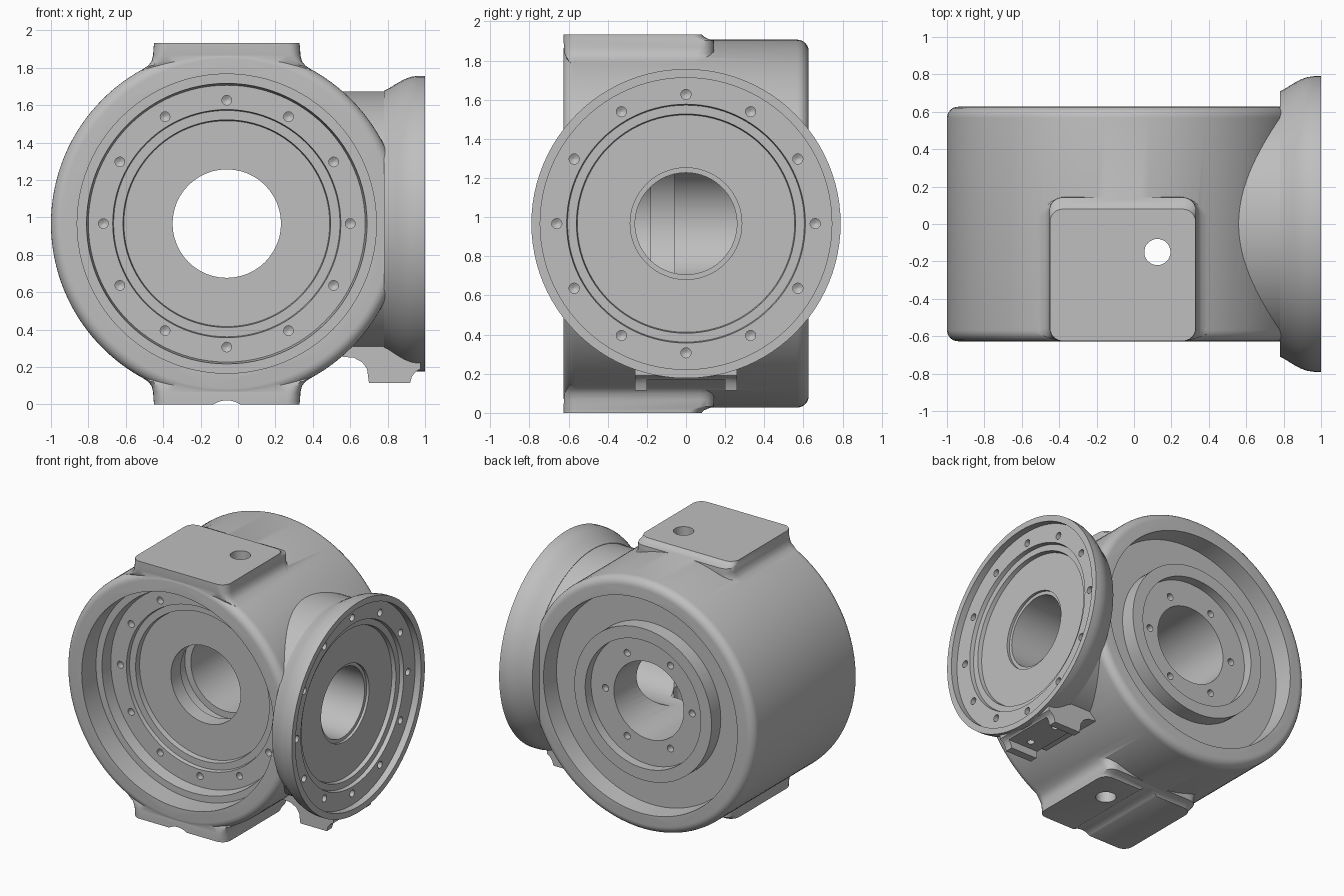
import bpy, bmesh, math
from mathutils import Matrix, Vector

cube = bpy.data.objects.get("Cube")
if cube:
    bpy.data.objects.remove(cube, do_unlink=True)

X, Y, Z = Vector((1, 0, 0)), Vector((0, 1, 0)), Vector((0, 0, 1))
CX, CZ, HALF = -0.06, 0.967, 0.627      # main axis position and half depth

metal = bpy.data.materials.new("cast_grey")
metal.use_nodes = True
GREY = (0.52, 0.52, 0.52, 1)
metal.diffuse_color = GREY
metal.node_tree.nodes["Principled BSDF"].inputs["Base Color"].default_value = GREY


def skin(bm, loops):
    """Bridge equal loops of points and cap both ends."""
    rings = [[bm.verts.new(p) for p in loop] for loop in loops]
    for a, b in zip(rings, rings[1:]):
        for i in range(len(a)):
            j = (i + 1) % len(a)
            bm.faces.new((a[i], a[j], b[j], b[i]))
    bm.faces.new(rings[0])
    bm.faces.new(rings[-1])


def lathe(bm, profile, origin, axis, segs=96):
    """Turn (radius, distance) pairs around an axis."""
    m = Matrix.Translation(origin) @ axis.to_track_quat('Z', 'Y').to_matrix().to_4x4()
    turn = [2 * math.pi * i / segs for i in range(segs)]
    skin(bm, [[m @ Vector((r * math.cos(a), r * math.sin(a), t)) for a in turn]
              for r, t in profile])


def finish(bm, name):
    bmesh.ops.recalc_face_normals(bm, faces=bm.faces)
    mesh = bpy.data.meshes.new(name)
    bm.to_mesh(mesh)
    bm.free()
    mesh.materials.append(metal)
    obj = bpy.data.objects.new(name, mesh)
    bpy.context.collection.objects.link(obj)
    return obj


def turned(name, profile, origin, axis, segs=96):
    bm = bmesh.new()
    lathe(bm, profile, origin, axis, segs)
    return finish(bm, name)


def pad(name, side):
    """Rounded mounting pad that flares into the drum; rows are height, growth, rear growth."""
    loops = []
    for height, grow, rear in ((0.967, 0, 0), (0.955, 0, 0.01), (0.945, 0.001, 0.03),
                               (0.935, 0.002, 0.06), (0.9, 0.004, 0.06),
                               (0.868, 0.012, 0.05), (0.845, 0.03, 0.04),
                               (0.825, 0.06, 0.03), (0.797, 0.10, 0), (0.6, 0.10, 0)):
        loop = []
        for cx, cy, start in ((0.26, 0.01 + rear, 0), (-0.38, 0.01 + rear, 1),
                              (-0.38, -0.556, 2), (0.26, -0.556, 3)):
            for k in range(7):
                a = (start + k / 6) * math.pi / 2
                r = 0.07 + grow
                y = max(cy + r * math.sin(a), -0.626 + grow * 0.5)
                loop.append((cx + r * math.cos(a), y, CZ + side * height))
        loops.append(loop)
    bm = bmesh.new()
    skin(bm, loops)
    return finish(bm, name)


def bolts(bm, count, radius, origin, axis, u, v):
    """Ring of drilled holes with pointed ends."""
    for i in range(count):
        a = 2 * math.pi * i / count
        spot = Vector(origin) + radius * (math.cos(a) * u + math.sin(a) * v)
        lathe(bm, [(0.026, -0.03), (0.026, 0.05), (0.002, 0.066)], spot, axis, 16)


# Main drum with rounded rims
R, F = 0.94, 0.06
arc = [(R - F + F * math.sin(a), -HALF + F - F * math.cos(a))
       for a in [math.pi / 2 * k / 6 for k in range(7)]]
housing = turned("housing", arc + [(r, -t) for r, t in reversed(arc)],
                 (CX, 0, CZ), Y, 128)

# Side neck, flattened to the depth of the drum
neck = turned("side_neck", [(0.707, 0.2), (0.707, 0.9)], (0, 0, CZ), X)
for v in neck.data.vertices:
    v.co.y = max(-0.62, min(0.62, v.co.y))

# Flared side flange
flange = turned("side_flange", [(0.71, 0.78), (0.725, 0.81), (0.75, 0.85), (0.772, 0.89),
                                (0.785, 0.925), (0.79, 0.96), (0.79, 1)], (0, 0, CZ), X)

# Lug below the flange
lug_side = [(0.70, 0.115), (0.92, 0.115), (0.93, 0.15), (0.95, 0.175), (0.975, 0.19),
            (0.975, 0.4), (0.56, 0.4), (0.56, 0.255), (0.62, 0.25), (0.665, 0.225),
            (0.69, 0.19)]
bm = bmesh.new()
skin(bm, [[(x, y, z) for x, z in lug_side] for y in (-0.26, 0.26)])
lug = finish(bm, "lower_lug")

adds = [neck, flange, lug, pad("top_pad", 1), pad("bottom_pad", -1)]

# Stepped front recess
front = turned("front_recess", [(0.80, -0.05), (0.80, 0.17), (0.75, 0.17),
                                (0.74, 0.26), (0.61, 0.26), (0.605, 0.29), (0.555, 0.29),
                                (0.55, 0.33)], (CX, -HALF, CZ), Y)
# Rear recess leaving a raised ring
back = turned("back_recess", [(0.48, 0.10), (0.48, 0.03), (0.57, 0.03), (0.57, 0.14),
                              (0.795, 0.14), (0.805, 0), (0.805, -0.05)],
              (CX, HALF, CZ), -Y)
# Main bore with an inner groove
bore = turned("main_bore", [(0.29, -1), (0.29, -0.18), (0.34, -0.18), (0.34, -0.06),
                            (0.29, -0.06), (0.29, 1)], (CX, 0, CZ), Y, 48)
# Stepped flange recess and side bore
side = turned("side_recess", [(0.745, -0.05), (0.745, 0.05), (0.61, 0.05), (0.605, 0.08),
                              (0.56, 0.08), (0.555, 0.11), (0.285, 0.11), (0.285, 0.13),
                              (0.26, 0.13), (0.26, 1)], (1, 0, CZ), -X)
# Vertical pin hole and bottom groove
pin = turned("pin_hole", [(0.07, -0.2), (0.07, 2.2)], (0.125, -0.15, 0), Z, 32)
groove = turned("bottom_groove", [(0.13, -1), (0.13, 1)], (CX, 0, -0.108), Y, 48)
# Slot through the lug
bm = bmesh.new()
bmesh.ops.create_cube(bm, size=1, matrix=Matrix.Translation((0.8, 0, 0.07))
                      @ Matrix.Diagonal((0.4, 0.4, 0.2, 1)))
slot = finish(bm, "lug_slot")
# All bolt holes
bm = bmesh.new()
bolts(bm, 12, 0.66, (CX, -HALF + 0.26, CZ), Y, X, Z)
bolts(bm, 12, 0.66, (0.95, 0, CZ), -X, Y, Z)
bolts(bm, 6, 0.36, (CX, HALF - 0.10, CZ), -Y, X, Z)
bolts(bm, 2, 0.13, (0.81, 0, 0.17), Z, Y, X)
holes = finish(bm, "bolt_holes")

cuts = [front, back, bore, side, pin, groove, slot, holes]

# Combine everything into one casting
bpy.context.view_layer.objects.active = housing
for tools, mode in ((adds, 'UNION'), (cuts, 'DIFFERENCE')):
    for tool in tools:
        tool.hide_render = True
        mod = housing.modifiers.new(tool.name, 'BOOLEAN')
        mod.operation, mod.solver, mod.object = mode, 'EXACT', tool
        bpy.ops.object.modifier_apply(modifier=mod.name)
        bpy.data.objects.remove(tool, do_unlink=True)

bpy.ops.object.select_all(action='DESELECT')
housing.select_set(True)
bpy.ops.object.shade_smooth_by_angle(angle=math.radians(35))
